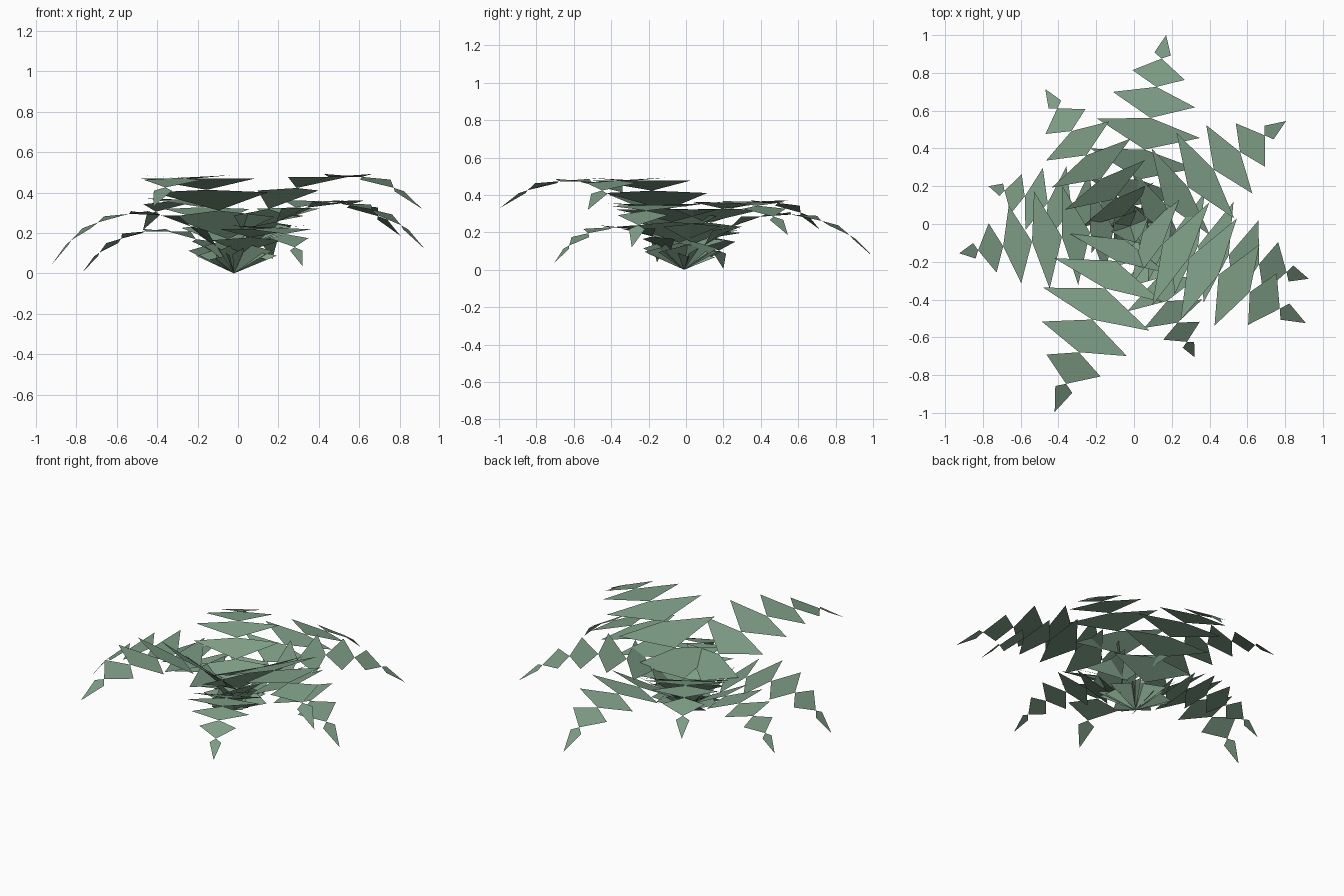
import bpy, bmesh
from math import atan2, cos, sin, radians, hypot
from mathutils import Vector

old = bpy.data.objects.get("Cube")
if old:
    bpy.data.objects.remove(old, do_unlink=True)

# Leaf colour
leaf_green = bpy.data.materials.new("leaf_green")
leaf_green.use_nodes = True
colour = (0.205, 0.337, 0.235, 1.0)
leaf_green.diffuse_color = colour
leaf_green.node_tree.nodes["Principled BSDF"].inputs["Base Color"].default_value = colour

BASE = Vector((-0.02, -0.01, 0.0))
# Leaflet width (in segment lengths) and place of the widest line, base to tip
WIDTH = [2.4, 3.0, 3.3, 3.25, 2.6, 1.65, 0.52]
WAIST = [0.58, 0.66, 0.7, 0.67, 0.59, 0.42, 0.2]
LIFT = 0.03  # rise of the side corners per unit of width
N = len(WIDTH)


def frond(name, tip, bend):
    """Arching chain of kite leaflets whose pitch falls evenly to the tip."""
    d = Vector(tip) - BASE
    run = hypot(d.x, d.y)
    out = Vector((d.x, d.y, 0)) / run
    side = Vector((-out.y, out.x, 0))
    mean = atan2(d.z, run)
    turns = [radians(bend) * (0.5 - k / (N - 1)) for k in range(N)]
    step = d.length / sum(cos(t) for t in turns)
    bm = bmesh.new()
    start = BASE.copy()
    joint = bm.verts.new(start)
    for turn, width, waist in zip(turns, WIDTH, WAIST):
        p = mean + turn
        along = (out * cos(p) + Vector((0, 0, sin(p)))) * step
        middle = start + along * waist + Vector((0, 0, LIFT * width * step))
        half = side * (width * step / 2)
        right = bm.verts.new(middle - half)
        left = bm.verts.new(middle + half)
        start = start + along
        end = bm.verts.new(start)
        bm.faces.new((joint, right, end, left))
        joint = end
    mesh = bpy.data.meshes.new(name)
    bm.to_mesh(mesh)
    bm.free()
    mesh.materials.append(leaf_green)
    bpy.context.collection.objects.link(bpy.data.objects.new(name, mesh))


# Tip position and total bend in degrees of each frond
FRONDS = [
    ((0.17, 1.00, 0.07), 92),
    ((-0.47, 0.715, 0.215), 102),
    ((-0.77, 0.20, 0.005), 97),
    ((-0.925, -0.155, 0.04), 107),
    ((-0.42, -0.995, 0.33), 96),
    ((0.32, -0.705, 0.035), 98),
    ((0.91, -0.525, 0.32), 100),
    ((0.925, -0.29, 0.12), 102),
    ((0.805, 0.545, 0.185), 93),
]
for i, (tip, bend) in enumerate(FRONDS, 1):
    frond(f"fern_frond_{i}", tip, bend)
